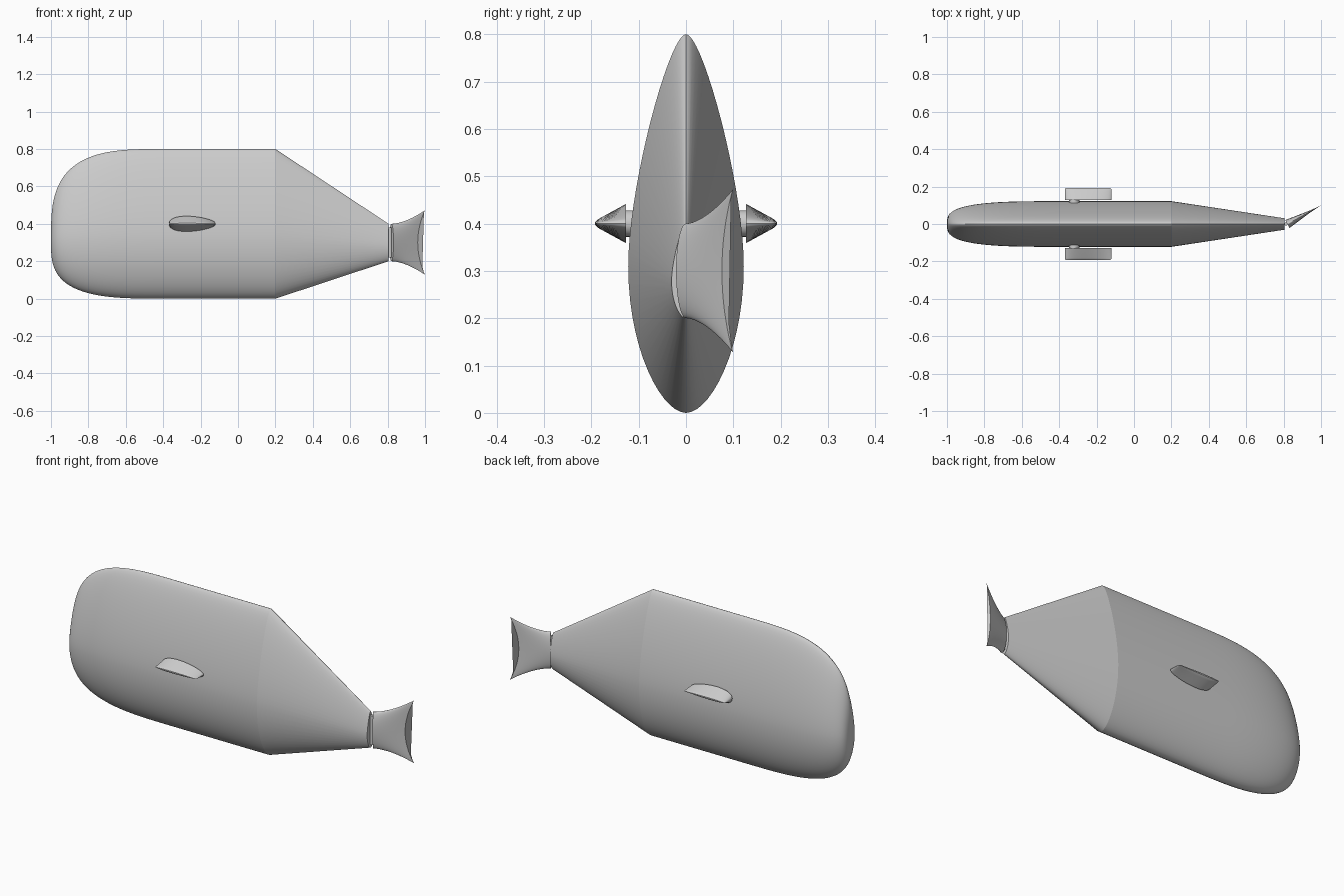
import bpy, bmesh, math
from mathutils import Matrix, Vector

cube = bpy.data.objects.get("Cube")
if cube:
    bpy.data.objects.remove(cube, do_unlink=True)

grey = bpy.data.materials.new("plain grey")
grey.use_nodes = True
colour = (0.6, 0.6, 0.6, 1)
grey.diffuse_color = colour
grey.node_tree.nodes["Principled BSDF"].inputs["Base Color"].default_value = colour


def loft(name, rings, caps=(), sharp=35):
    """Skin a list of closed rings; caps lists the ring indices to fill."""
    bm = bmesh.new()
    rows = [[bm.verts.new(p) for p in ring] for ring in rings]
    for a, b in zip(rows, rows[1:]):
        n = len(a)
        for i in range(n):
            j = (i + 1) % n
            bm.faces.new((a[i], a[j], b[j], b[i]))
    for c in caps:
        bm.faces.new(rows[c])
    bmesh.ops.remove_doubles(bm, verts=bm.verts, dist=1e-5)
    bmesh.ops.recalc_face_normals(bm, faces=bm.faces)
    mesh = bpy.data.meshes.new(name)
    bm.to_mesh(mesh)
    bm.free()
    mesh.materials.append(grey)
    mesh.shade_smooth()
    mesh.set_sharp_from_angle(angle=math.radians(sharp))
    obj = bpy.data.objects.new(name, mesh)
    bpy.context.collection.objects.link(obj)
    return obj


def bezier(p, steps):
    pts = [Vector(q) for q in p]
    for k in range(steps):
        t = k / steps
        u = 1 - t
        yield pts[0]*u**3 + pts[1]*3*u*u*t + pts[2]*3*u*t*t + pts[3]*t**3


# Body cross-section: (half width, height), then mirrored
half = list(bezier([(0, 0), (0.05, 0), (0.122, 0.13), (0.122, 0.31)], 14))
half += list(bezier([(0.122, 0.31), (0.122, 0.48), (0.035, 0.8), (0, 0.8)], 18))
half.append(Vector((0, 0.8)))
section = half + [Vector((-p.x, p.y)) for p in half[-2:0:-1]]


def body_ring(x, scale, centre):
    return [(x, p.x * scale, centre + (p.y - centre) * scale) for p in section]


# Main body with blunt rounded nose
power = 2 / 3.2
rings = []
for k in range(29):
    a = math.pi / 2 * k / 28
    rings.append(body_ring(-0.4 - 0.6 * max(math.cos(a), 0)**power,
                           math.sin(a)**power, 0.31))
rings.append(body_ring(0.2, 1, 0.31))
body = loft("body", rings)

# Straight taper towards the tail, closed by a flat end
taper_centre = 0.2 / 0.75
loft("rear_body", [body_ring(0.2, 1, taper_centre),
                   body_ring(0.805, 0.25, taper_centre)], caps=[1])

# Tail fin: wedge with flared tips and hollow trailing edge, swung sideways
swing = Matrix.Translation((0.82, 0, 0.3)) @ Matrix.Rotation(math.radians(29), 4, "Z")
rings = []
for k in range(17):
    f = k / 16
    ring = []
    for i in range(48):
        a = math.tau * i / 48
        height = math.sin(a)
        reach = 0.205 - 0.045 * (1 - height * height)
        ring.append(swing @ Vector((f * reach,
                                    math.cos(a) * (0.024 - 0.022 * f),
                                    height * (0.1 + 0.0725 * f**1.7))))
    rings.append(ring)
loft("tail_fin", rings, caps=[0, -1])


def disc(centre, radius, axis):
    """Ring of points around the y or z axis."""
    pts = []
    for i in range(24):
        a = math.tau * i / 24
        c, s = radius * math.cos(a), radius * math.sin(a)
        pts.append(Vector(centre) + Vector((c, 0, s) if axis == "y" else (c, s, 0)))
    return pts


# Hinge rod between body and tail fin
loft("tail_hinge", [disc((0.813, 0, z), 0.009, "z") for z in (0.22, 0.38)], caps=[0, 1])

# Side flippers with short pivot pins
stations = [(0.127, 1, 1), (0.18, 0.3, 1), (0.187, 0.2, 0.99), (0.192, 0.08, 0.96)]
for side, label in ((-1, "right"), (1, "left")):
    rings = []
    for y, thick, chord in stations:
        ring = []
        for i in range(48):
            a = math.tau * i / 48
            c, s = math.cos(a), math.sin(a)
            z = math.copysign(abs(s)**0.9, s) * 0.04 * (1 + 0.25 * c)
            ring.append((-0.245 - 0.125 * chord * c, side * y, 0.4 + z * thick))
        rings.append(ring)
    loft(label + "_flipper", rings, caps=[0, -1])
    loft(label + "_flipper_pin",
         [disc((-0.32, side * y, 0.4), 0.028, "y") for y in (0.1, 0.13)], caps=[0, 1])
